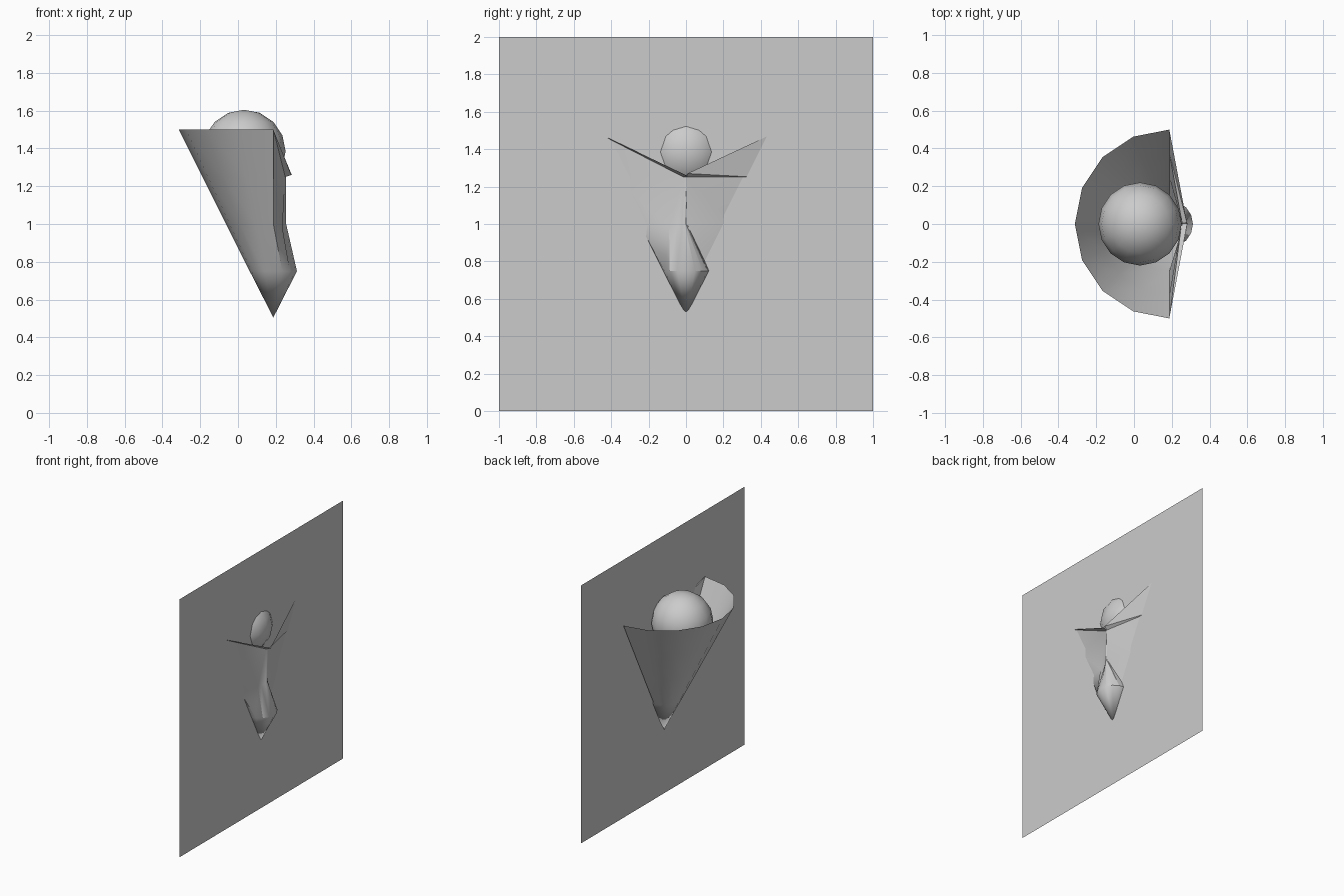
import bpy, bmesh
from math import cos, sin, radians

if "Cube" in bpy.data.objects:
    bpy.data.objects.remove(bpy.data.objects["Cube"])

CX = 0.187  # axis of the cone


def make_object(name, bm):
    me = bpy.data.meshes.new(name)
    bm.to_mesh(me)
    bm.free()
    ob = bpy.data.objects.new(name, me)
    bpy.context.collection.objects.link(ob)
    return ob


def smooth(ob, angle=40):
    bpy.ops.object.select_all(action='DESELECT')
    bpy.context.view_layer.objects.active = ob
    ob.select_set(True)
    bpy.ops.object.shade_smooth_by_angle(angle=radians(angle))


# Wall panel: a single upright sheet
bm = bmesh.new()
bm.faces.new([bm.verts.new(p) for p in
              ((0.2, -1, 0), (0.2, 1, 0), (0.2, 1, 2), (0.2, -1, 2))])
make_object("wall_panel", bm)

# Cone: open, 16-sided, with the wall side of the upper rings crumpled inward
crumple = {
    1.50: [(0.28, -0.008, 1.265)] * 3 + [(0.285, 0, 1.26)] + [(0.28, 0.008, 1.27)] * 3,
    1.25: [(0.25, -0.012, 1.25)] * 2 + [(0.255, -0.004, 1.25)] * 2
          + [(0.255, 0.004, 1.25)] * 3,
    1.00: [(0.235, -0.09, 0.98), (0.235, -0.05, 0.98), (0.25, -0.02, 0.99),
           (0.255, -0.01, 1.0), (0.255, -0.005, 1.0), (0.25, 0.0, 1.0),
           (0.25, 0.005, 1.0)],
}
bm = bmesh.new()
rings = []
for z in (1.5, 1.25, 1.0, 0.75):
    r = (z - 0.5) / 2
    ring = []
    for i in range(16):
        a = radians(-90 + 22.5 * i)
        p = (CX + r * cos(a), r * sin(a), z)
        if z in crumple and 1 <= i <= 7:
            p = crumple[z][i - 1]
        ring.append(bm.verts.new(p))
    rings.append(ring)
for up, low in zip(rings, rings[1:]):
    for i in range(16):
        j = (i + 1) % 16
        bm.faces.new((low[i], low[j], up[i]))
        bm.faces.new((low[j], up[j], up[i]))
tip = bm.verts.new((CX, 0, 0.505))
for i in range(16):
    bm.faces.new((tip, rings[-1][(i + 1) % 16], rings[-1][i]))
bmesh.ops.remove_doubles(bm, verts=bm.verts, dist=0.0005)
bmesh.ops.recalc_face_normals(bm, faces=bm.faces)
smooth(make_object("cone", bm))

# Ball sitting in the cone
bpy.ops.mesh.primitive_uv_sphere_add(segments=16, ring_count=8, radius=0.22,
                                     location=(0.032, 0, 1.385))
ball = bpy.context.object
ball.name = "ball"
smooth(ball, 60)
